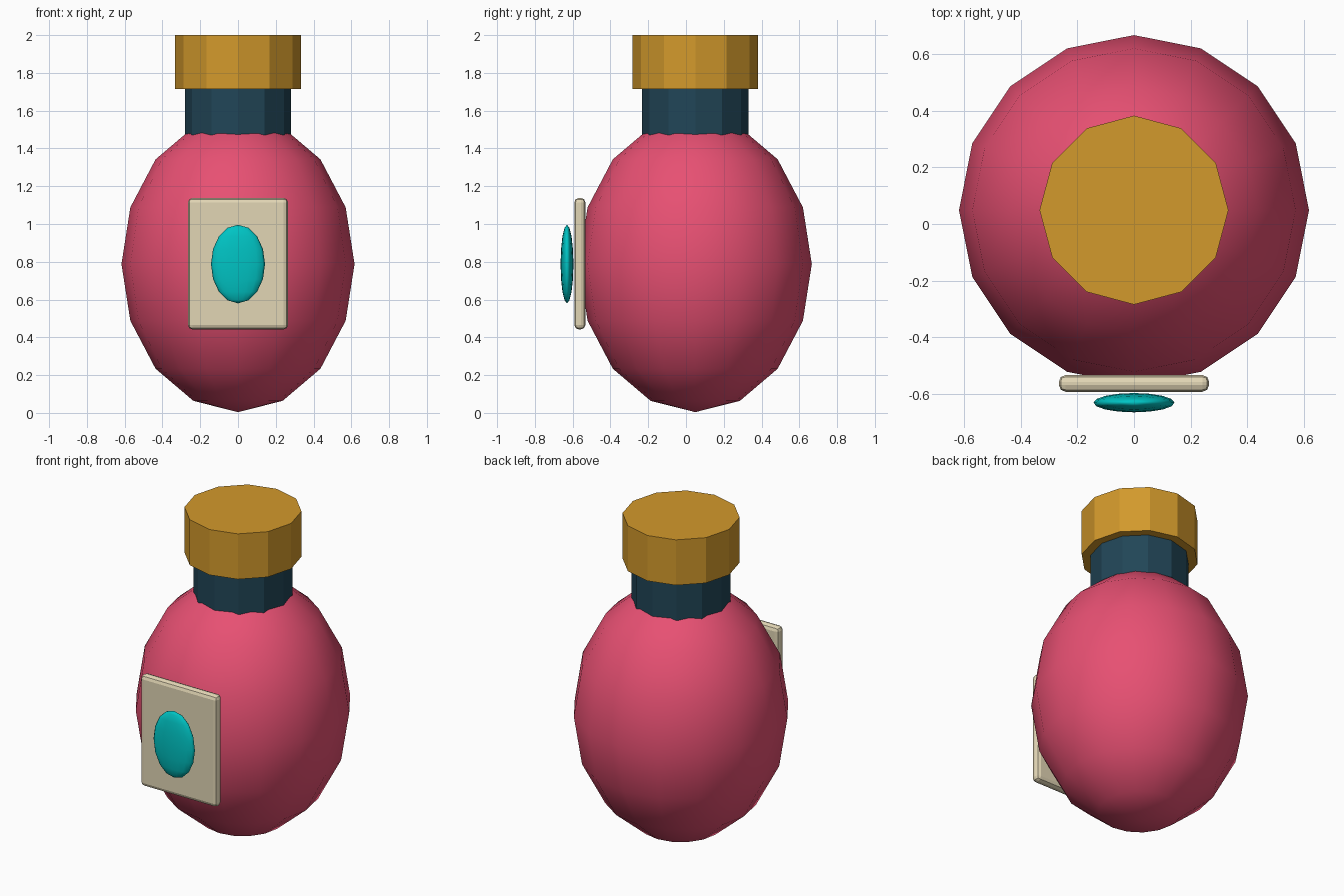
import bpy
import math

if "Cube" in bpy.data.objects:
    bpy.data.objects.remove(bpy.data.objects["Cube"])


def colour(obj, name, rgb):
    mat = bpy.data.materials.new(name)
    mat.diffuse_color = (*rgb, 1)
    mat.use_nodes = True
    mat.node_tree.nodes["Principled BSDF"].inputs["Base Color"].default_value = mat.diffuse_color
    obj.data.materials.append(mat)


def ellipsoid(name, loc, scale, segments, rings, rgb):
    bpy.ops.mesh.primitive_uv_sphere_add(segments=segments, ring_count=rings, radius=1, location=loc)
    obj = bpy.context.object
    obj.name = name
    obj.scale = scale
    bpy.ops.object.transform_apply(location=False, rotation=False, scale=True)
    bpy.ops.object.shade_smooth()
    colour(obj, name + "_colour", rgb)
    return obj


def drum(name, radius, z0, z1, rgb):
    bpy.ops.mesh.primitive_cylinder_add(vertices=12, radius=radius, depth=z1 - z0,
                                        location=(0, AXIS_Y, (z0 + z1) / 2))
    obj = bpy.context.object
    obj.name = name
    colour(obj, name + "_colour", rgb)
    return obj


AXIS_Y = 0.049   # bottle axis sits slightly behind the centre
MID_Z = 0.788

# Bottle body, neck and cap
ellipsoid("bottle_body", (0, AXIS_Y, MID_Z), (0.617, 0.617, 0.784), 16, 8, (0.80, 0.08, 0.17))
drum("bottle_neck", 0.281, 1.38, 1.74, (0.015, 0.06, 0.095))
drum("bottle_cap", 0.333, 1.716, 2.0, (0.65, 0.32, 0.025))

# Label plate with rounded edges
bpy.ops.mesh.primitive_cube_add(size=1, location=(0, -0.562, MID_Z + 0.002))
label = bpy.context.object
label.name = "label_plate"
label.scale = (0.53, 0.059, 0.696)
bpy.ops.object.transform_apply(location=False, rotation=False, scale=True)
bevel = label.modifiers.new("rounded_edges", 'BEVEL')
bevel.width = 0.024
bevel.segments = 2
colour(label, "label_cream", (0.76, 0.67, 0.46))

# Oval emblem floating just in front of the label
ellipsoid("label_oval", (0, -0.63, MID_Z), (0.143, 0.034, 0.208), 16, 8, (0.0, 0.55, 0.55))
